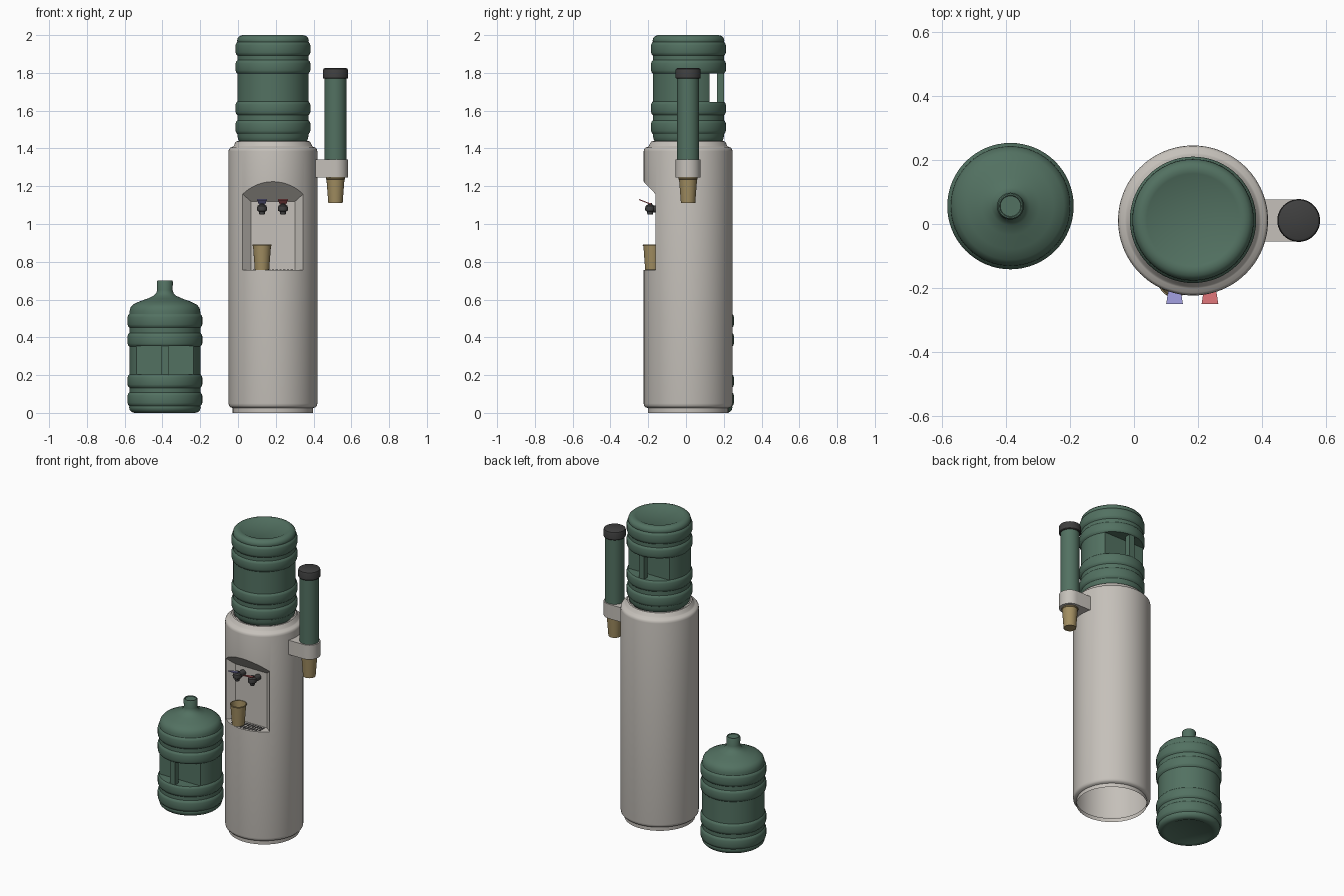
import bpy, bmesh, math
from mathutils import Vector, Matrix

if "Cube" in bpy.data.objects:
    bpy.data.objects.remove(bpy.data.objects["Cube"])

def mat(name, c):
    m = bpy.data.materials.new(name)
    m.diffuse_color = (*c, 1)
    m.use_nodes = True
    m.node_tree.nodes["Principled BSDF"].inputs["Base Color"].default_value = m.diffuse_color
    return m

GREEN = mat("bottle green", (0.085, 0.165, 0.12))
SHELL = mat("warm grey shell", (0.56, 0.53, 0.49))
DARK = mat("charcoal plastic", (0.05, 0.05, 0.05))
TAN = mat("paper cup tan", (0.36, 0.27, 0.12))
BLUE = mat("cold lever blue", (0.30, 0.29, 0.62))
RED = mat("hot lever red", (0.62, 0.15, 0.16))

def finish(name, bm, material, loc=(0, 0, 0), smooth=True):
    bmesh.ops.recalc_face_normals(bm, faces=bm.faces[:])
    me = bpy.data.meshes.new(name)
    bm.to_mesh(me)
    bm.free()
    ob = bpy.data.objects.new(name, me)
    bpy.context.collection.objects.link(ob)
    ob.location = loc
    me.materials.append(material)
    if smooth:
        smooth_shade(ob)
    return ob

def smooth_shade(ob):
    bpy.ops.object.select_all(action='DESELECT')
    ob.select_set(True)
    bpy.context.view_layer.objects.active = ob
    bpy.ops.object.shade_smooth_by_angle(angle=math.radians(35))

def lathe(name, profile, material, loc=(0, 0, 0), n=64, smooth=True):
    """Spin (radius, z) points around z; radius 0 closes at the axis."""
    bm = bmesh.new()
    rings = []
    for r, z in profile:
        if r == 0:
            rings.append([bm.verts.new((0, 0, z))] * n)
        else:
            rings.append([bm.verts.new((r * math.cos(2 * math.pi * i / n),
                                        r * math.sin(2 * math.pi * i / n), z)) for i in range(n)])
    for a, b in zip(rings, rings[1:]):
        for i in range(n):
            j = (i + 1) % n
            bm.faces.new(list(dict.fromkeys((a[i], a[j], b[j], b[i]))))
    return finish(name, bm, material, loc, smooth)

def hull(name, pts, material, smooth=False):
    """Convex solid through points."""
    bm = bmesh.new()
    for p in pts:
        bm.verts.new(p)
    bmesh.ops.convex_hull(bm, input=bm.verts[:])
    bmesh.ops.dissolve_limit(bm, angle_limit=0.01, verts=bm.verts[:], edges=bm.edges[:])
    return finish(name, bm, material, smooth=smooth)

def box(name, lo, hi, material):
    return hull(name, [(x, y, z) for x in (lo[0], hi[0]) for y in (lo[1], hi[1])
                       for z in (lo[2], hi[2])], material)

def cut(ob, cutter):
    m = ob.modifiers.new("cut", 'BOOLEAN')
    m.operation, m.solver, m.object = 'DIFFERENCE', 'EXACT', cutter
    bpy.ops.object.select_all(action='DESELECT')
    ob.select_set(True)
    bpy.context.view_layer.objects.active = ob
    bpy.ops.object.modifier_apply(modifier=m.name)
    bpy.data.objects.remove(cutter, do_unlink=True)

CX, CY = 0.185, 0.011

# Cabinet: round shell with foot ring, stepped collar and a funnel for the bottle
cab = lathe("cabinet", [(0, 0), (0.213, 0), (0.213, 0.026), (0.226, 0.03), (0.233, 0.038),
                        (0.235, 0.05), (0.235, 1.385), (0.233, 1.396), (0.226, 1.404),
                        (0.213, 1.409), (0.207, 1.414), (0.200, 1.430), (0.194, 1.437),
                        (0.186, 1.439), (0.178, 1.43), (0.17, 1.41), (0.06, 1.36),
                        (0.06, 1.27), (0, 1.27)], SHELL, (CX, CY, 0), 96, False)

# Serving niche: angled side walls, flat back, sloping ceiling
plan = [(0.165, -0.4), (0.160, -0.161), (0.117, -0.125)]
FLOOR = 0.757
pts = []
for x, y in plan:
    for s in (-1, 1):
        pts += [(CX + s * x, y, FLOOR), (CX + s * x, y, 1.16 + (-0.163 - y) * 1.05)]
cut(cab, hull("niche_cutter", pts, SHELL))

# Open underside
bm = bmesh.new()
bm.from_mesh(cab.data)
bmesh.ops.delete(bm, geom=[f for f in bm.faces if f.calc_center_median().z < 0.001],
                 context='FACES')
bm.to_mesh(cab.data)
bm.free()
smooth_shade(cab)

# Drip grille: thin dark slots on the niche floor
for i in range(-5, 6):
    x = 0.02 * i
    front = CY - math.sqrt(0.222 ** 2 - x * x)
    mid = (front - 0.135) / 2
    for k, (y0, y1) in enumerate(((front, mid - 0.004), (mid + 0.004, -0.135))):
        box(f"grille_slot_{i + 5}_{k}", (CX + x - 0.006, y0, FLOOR - 0.002),
            (CX + x + 0.006, y1, FLOOR + 0.002), DARK)

# Water bottles
def bottle(name, loc, flipped):
    prof = [(0, 0.014), (0.125, 0.012), (0.145, 0.002), (0.16, 0), (0.175, 0.004),
            (0.186, 0.015), (0.190, 0.03)]
    for z0, z1 in ((0.04, 0.105), (0.137, 0.2), (0.355, 0.42), (0.455, 0.52)):
        prof += [(0.188, z0 - 0.004), (0.195, z0 + 0.004), (0.198, z0 + 0.013),
                 (0.198, z1 - 0.013), (0.195, z1 - 0.004), (0.188, z1 + 0.004)]
    prof += [(0.187, 0.54), (0.182, 0.558), (0.168, 0.574), (0.135, 0.590), (0.09, 0.606),
             (0.06, 0.620), (0.046, 0.634), (0.041, 0.65), (0.042, 0.695), (0.038, 0.702),
             (0.034, 0.702), (0.032, 0.698), (0, 0.698)]
    ob = lathe(name, prof, GREEN, smooth=False)
    # grip recess with an upright bar across it
    cut(ob, box("grip_cutter", (-0.3, -0.3, 0.202), (0.3, -0.112, 0.353), GREEN))
    smooth_shade(ob)
    bar = box(name + "_grip_bar", (-0.019, -0.189, 0.19), (0.019, -0.152, 0.365), GREEN)
    for o in (ob, bar):
        o.location = loc
        if flipped:
            o.rotation_euler = (math.pi, 0, 0)

bottle("spare_bottle", (-0.387, 0.056, 0), False)
bottle("installed_bottle", (CX, 0.013, 2.0), True)

# Paper cups: hollow, tapered, with a rolled lip
def cup(name, loc):
    lathe(name, [(0, 0.004), (0.037, 0.004), (0.038, 0), (0.0475, 0.126), (0.050, 0.127),
                 (0.0515, 0.131), (0.050, 0.135), (0.046, 0.135), (0.036, 0.008), (0, 0.008)],
          TAN, loc, 40)

cup("tray_cup", (0.127, -0.178, FLOOR))
TX = 0.516
cup("dispensed_cup", (TX, CY, 1.11))

# Cup dispenser: tube, cap and rounded bracket
lathe("cup_tube", [(0, 1.25), (0.058, 1.25), (0.058, 1.79), (0, 1.79)], GREEN, (TX, CY, 0))
lathe("cup_tube_cap", [(0, 1.77), (0.064, 1.77), (0.067, 1.774), (0.067, 1.812),
                       (0.064, 1.821), (0.057, 1.825), (0, 1.825)], DARK, (TX, CY, 0))
outline = [(0.385, CY - 0.066), (0.385, CY + 0.066)]
for i in range(25):
    a = -math.pi / 2 + math.pi * i / 24
    outline.append((TX + 0.066 * math.cos(a), CY + 0.066 * math.sin(a)))
hull("cup_bracket", [(x, y, z) for x, y in outline for z in (1.247, 1.342)], SHELL, True)

# Taps: stem from the back wall, nozzle and coloured paddle lever
for name, x, colour in (("cold", 0.127, BLUE), ("hot", 0.238, RED)):
    stem = lathe(name + "_tap_stem", [(0, 0), (0.019, 0), (0.019, 0.07), (0, 0.07)],
                 DARK, (x, -0.12, 1.08), 24)
    stem.rotation_euler = (math.pi / 2, 0, 0)
    lathe(name + "_tap_nozzle", [(0, 1.05), (0.014, 1.05), (0.017, 1.066), (0.025, 1.07),
                                 (0.027, 1.083), (0.024, 1.096), (0.012, 1.103),
                                 (0.010, 1.112), (0, 1.112)], DARK, (x, -0.19, 0), 24)
    hull(name + "_tap_lever", [(x + s * w, y, z + t) for s in (-1, 1) for t in (0, 0.006)
                               for w, y, z in ((0.026, -0.25, 1.127), (0.016, -0.185, 1.102))],
         colour)
